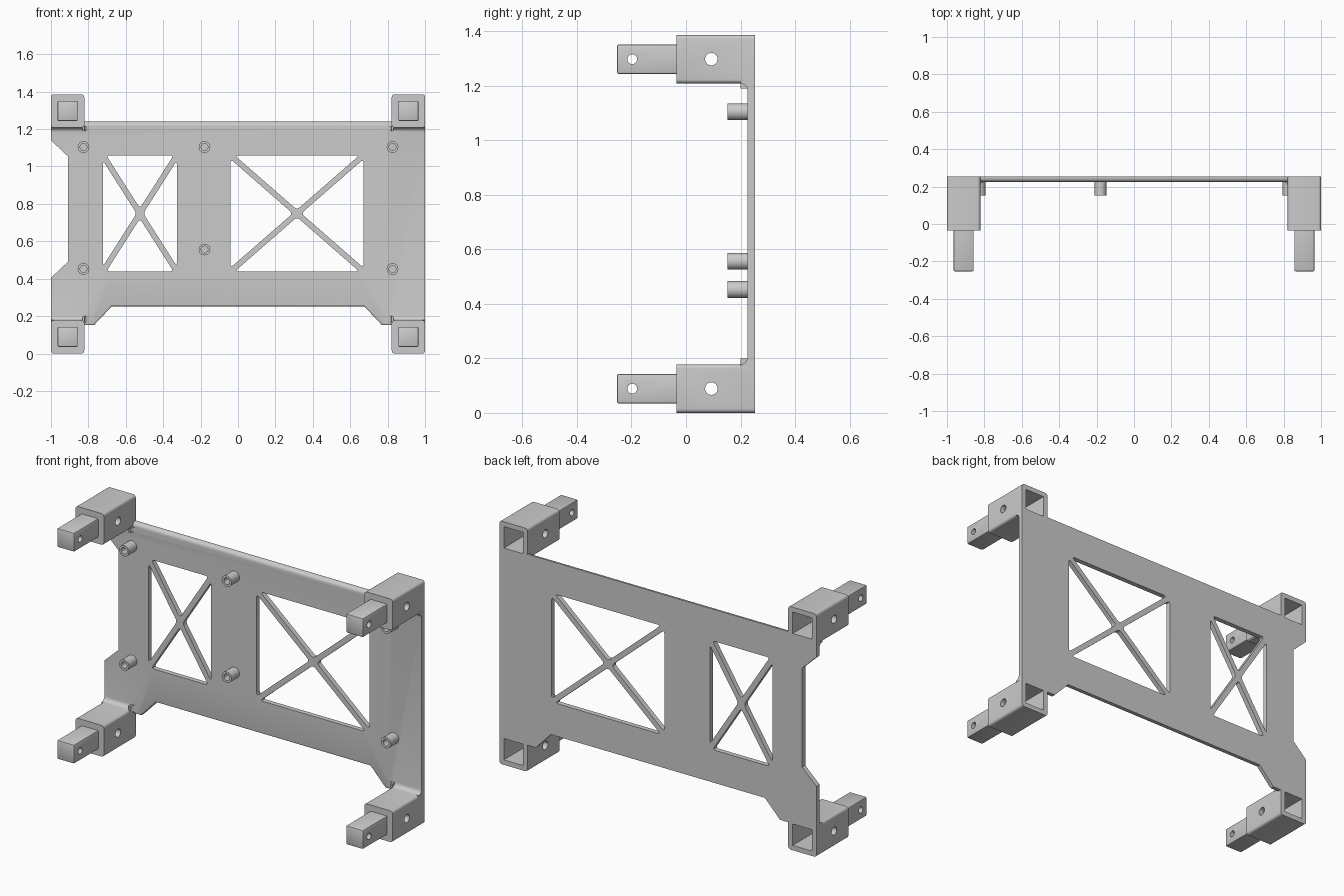
import bpy, bmesh, math
from mathutils import Vector

if "Cube" in bpy.data.objects:
    bpy.data.objects.remove(bpy.data.objects["Cube"])

BACK, FRONT, POST_F, PLUG_F = 0.253, 0.225, -0.035, -0.253
PX, PZ, PH = 0.911, (0.089, 1.297), 0.089      # post centres and half size
CORNERS = [(sx * PX, z) for sx in (-1, 1) for z in PZ]
PLACE = {'x': lambda u, v, t: (t, u, v), 'y': lambda u, v, t: (u, t, v), 'z': lambda u, v, t: (u, v, t)}


def prism(bm, pts, a, b, axis='y', rnd=0, segs=4):
    """Extrude a closed profile from a to b along an axis, optionally rounding its corners."""
    f = PLACE[axis]
    lo = [bm.verts.new(f(u, v, a)) for u, v in pts]
    hi = [bm.verts.new(f(u, v, b)) for u, v in pts]
    n = len(pts)
    bm.faces.new(lo)
    bm.faces.new(hi[::-1])
    for i in range(n):
        j = (i + 1) % n
        bm.faces.new((lo[i], hi[i], hi[j], lo[j]))
    if rnd:
        edges = [bm.edges.get((lo[i], hi[i])) for i in range(n)]
        bmesh.ops.bevel(bm, geom=edges, offset=rnd, segments=segs, profile=0.5, affect='EDGES')


def square(x, z, h):
    return [(x - h, z - h), (x + h, z - h), (x + h, z + h), (x - h, z + h)]


def circle(u, v, r, n=24):
    return [(u + r * math.cos(2 * math.pi * i / n), v + r * math.sin(2 * math.pi * i / n)) for i in range(n)]


def finish(bm, name):
    bmesh.ops.recalc_face_normals(bm, faces=bm.faces)
    me = bpy.data.meshes.new(name)
    bm.to_mesh(me)
    bm.free()
    ob = bpy.data.objects.new(name, me)
    bpy.context.collection.objects.link(ob)
    return ob


def combine(target, bm, op):
    """Apply a boolean with a temporary helper."""
    tool = finish(bm, "cutter")
    tool.hide_render = True
    mod = target.modifiers.new("cut", 'BOOLEAN')
    mod.object, mod.operation, mod.solver = tool, op, 'EXACT'
    bpy.context.view_layer.objects.active = target
    bpy.ops.object.modifier_apply(modifier=mod.name)
    bpy.data.objects.remove(tool)


# Plate with notched left side and raised lower edge, front edges rounded
outline = [(-1, .152), (-.77, .152), (-.675, .252), (.675, .252), (.77, .152), (1, .152),
           (1, 1.24), (-1, 1.24), (-1, 1.14), (-.91, 1.055), (-.91, .49), (-1, .405)]
bm = bmesh.new()
prism(bm, outline, FRONT, BACK)


def front_edges(test):
    return [e for e in bm.edges if all(abs(v.co.y - FRONT) < 1e-4 and test(v.co) for v in e.verts)]


bmesh.ops.bevel(bm, geom=front_edges(lambda c: c.z > 1.23), offset=0.022, segments=5, profile=0.5, affect='EDGES')
bmesh.ops.bevel(bm, geom=front_edges(lambda c: c.z < 0.26), offset=0.008, segments=3, profile=0.5, affect='EDGES')
frame = finish(bm, "mounting_frame")

# Corner posts
bm = bmesh.new()
for x, z in CORNERS:
    prism(bm, square(x, z, PH), POST_F, BACK, rnd=0.015)
combine(frame, bm, 'UNION')

# Plugs with softened edges
bm = bmesh.new()
for x, z in CORNERS:
    prism(bm, square(x, z, 0.054), PLUG_F, POST_F + 0.03)
bmesh.ops.bevel(bm, geom=bm.edges[:], offset=0.007, segments=2, profile=0.5, affect='EDGES')
combine(frame, bm, 'UNION')

# Fillets where the posts meet the plate
R = 0.025
ARC = [(math.cos(i * math.pi / 10), math.sin(i * math.pi / 10)) for i in range(6)]


def fillet(c, s):
    """Profile (across, y) for a concave corner at c; the post lies on side s."""
    arc = [(c - s * R + s * R * p, FRONT - R + R * q) for p, q in ARC]
    return arc + [(c - s * R, FRONT + .01), (c + s * .01, FRONT + .01), (c + s * .01, FRONT - R)]


bm = bmesh.new()
for x, z in CORNERS:
    s = 1 if z > 0.5 else -1
    prism(bm, [(y, c) for c, y in fillet(z - s * PH, s)], x - PH, x + PH, 'x')
combine(frame, bm, 'UNION')
bm = bmesh.new()
for x, z in CORNERS:
    s = 1 if x > 0 else -1
    lo, hi = (1.19, 1.215) if z > 0.5 else (0.165, 0.2)
    prism(bm, fillet(x - s * PH, s), lo, hi, 'z')
combine(frame, bm, 'UNION')

# Square sockets in the back
bm = bmesh.new()
for x, z in CORNERS:
    prism(bm, square(x, z, 0.061), BACK - 0.222, BACK + 0.05)
combine(frame, bm, 'DIFFERENCE')

# Pin holes and cross-braced windows (four triangular openings each)
bm = bmesh.new()
for x, z in CORNERS:
    for y, r in ((0.093, 0.023), (-0.197, 0.018)):
        prism(bm, circle(y, z, r), x - 0.13, x + 0.13, 'x')
W = 0.015
for x0, x1 in ((-.722, -.327), (-.04, .671)):
    z0, z1 = 0.439, 1.059
    c = Vector(((x0 + x1) / 2, (z0 + z1) / 2))
    box = [Vector(p) for p in ((x0, z0), (x1, z0), (x1, z1), (x0, z1))]
    for i in range(4):
        a, b = box[i], box[(i + 1) % 4]
        side, m = (b - a).normalized(), (a + b) / 2
        base = side * (W / math.sin((b - a).angle(c - a)))
        apex = c + (m - c).normalized() * (W / math.sin((a - c).angle(m - c)))
        prism(bm, [a + base, b - base, apex], 0.15, 0.3, rnd=0.018)
combine(frame, bm, 'DIFFERENCE')

# Tubular standoffs on the front of the plate
bm = bmesh.new()
spots = [(-.826, 1.104), (-.826, .452), (-.179, 1.104), (-.179, .556), (.826, 1.104), (.826, .452)]
for x, z in spots:
    rings = []
    for r, y in ((.031, FRONT + .005), (.031, .153), (.018, .153), (.018, FRONT + .005)):
        rings.append([bm.verts.new((u, y, v)) for u, v in circle(x, z, r, 28)])
    for k in range(4):
        p, q = rings[k], rings[(k + 1) % 4]
        for i in range(28):
            j = (i + 1) % 28
            bm.faces.new((p[i], p[j], q[j], q[i]))
finish(bm, "standoffs")

for ob in bpy.data.objects:
    ob.select_set(True)
    bpy.context.view_layer.objects.active = ob
bpy.ops.object.shade_smooth_by_angle(angle=math.radians(30))
